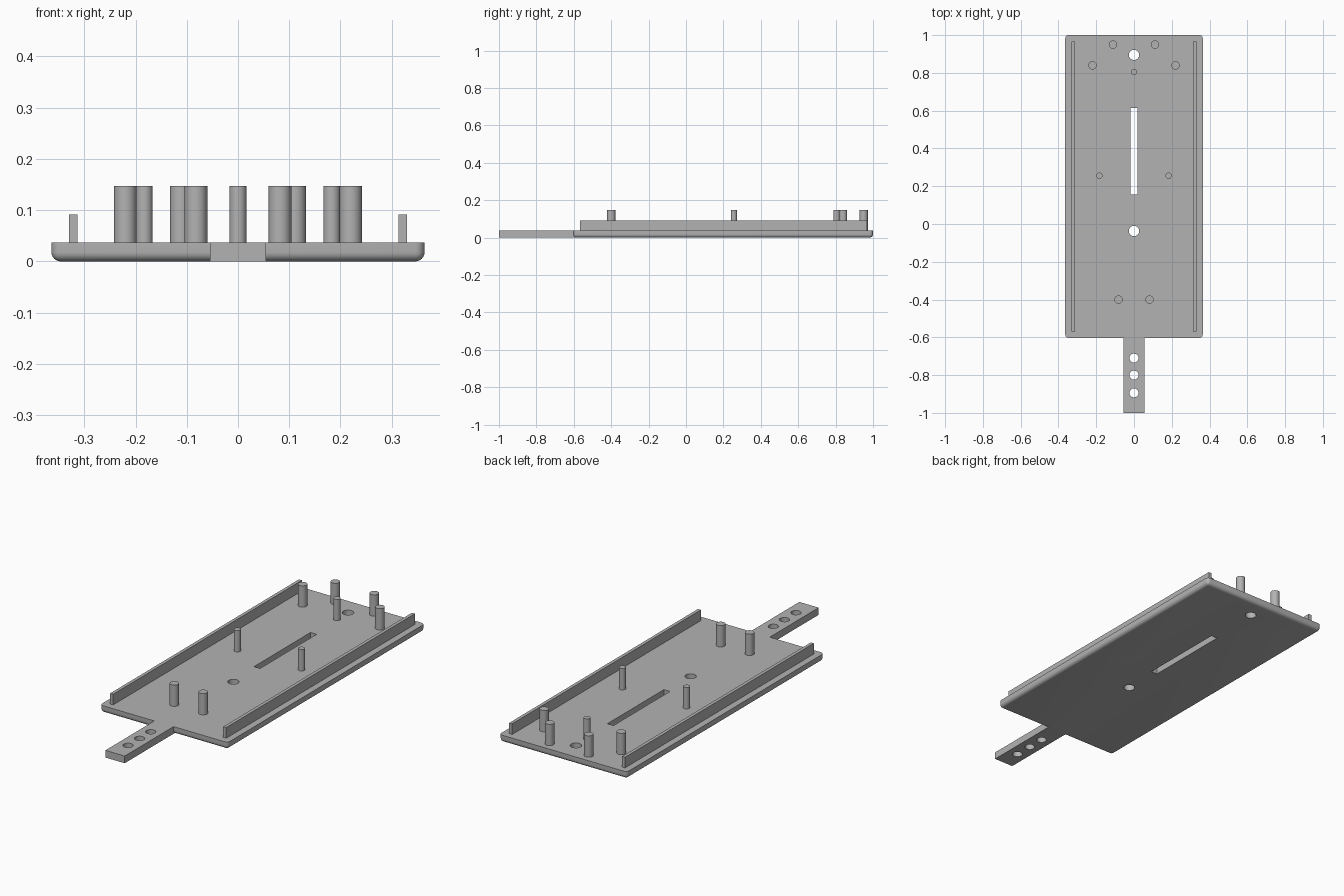
import bpy
import bmesh
from mathutils import Matrix, Vector

cube = bpy.data.objects.get("Cube")
if cube:
    bpy.data.objects.remove(cube, do_unlink=True)

GREY = (0.45, 0.45, 0.45, 1)
grey = bpy.data.materials.new("plain grey")
grey.use_nodes = True
grey.diffuse_color = GREY
grey.node_tree.nodes["Principled BSDF"].inputs["Base Color"].default_value = GREY

THICK = 0.037      # plate thickness
FRONT = -0.603     # front edge of the plate
FILLET = 0.018


def finish(name, bm):
    mesh = bpy.data.meshes.new(name)
    bm.to_mesh(mesh)
    bm.free()
    mesh.materials.append(grey)
    obj = bpy.data.objects.new(name, mesh)
    bpy.context.collection.objects.link(obj)
    return obj


def box(name, low, high, fillet=0):
    low, high = Vector(low), Vector(high)
    bm = bmesh.new()
    bmesh.ops.create_cube(bm, size=1, matrix=Matrix.Translation((low + high) / 2)
                          @ Matrix.Diagonal((*(high - low), 1)))
    if fillet:
        # round every edge that is not on the top
        edges = [e for e in bm.edges if min(v.co.z for v in e.verts) < low.z + 0.001]
        bmesh.ops.bevel(bm, geom=edges, offset=fillet, segments=6,
                        profile=0.5, affect='EDGES')
    return finish(name, bm)


def cylinder(name, x, y, radius, bottom, top):
    bm = bmesh.new()
    bmesh.ops.create_cone(bm, cap_ends=True, segments=40, radius1=radius, radius2=radius,
                          depth=top - bottom,
                          matrix=Matrix.Translation((x, y, (bottom + top) / 2)))
    return finish(name, bm)


def smooth(obj):
    bpy.ops.object.select_all(action='DESELECT')
    obj.select_set(True)
    bpy.context.view_layer.objects.active = obj
    bpy.ops.object.shade_smooth_by_angle(angle=0.6)


def combine(obj, other, operation):
    other.hide_render = True
    mod = obj.modifiers.new(operation.lower(), 'BOOLEAN')
    mod.operation = operation
    mod.solver = 'EXACT'
    mod.object = other
    bpy.context.view_layer.objects.active = obj
    bpy.ops.object.modifier_apply(modifier=mod.name)
    bpy.data.objects.remove(other, do_unlink=True)


# Base plate with rounded underside, and the handle tab at the front
plate = box("base_plate", (-0.364, FRONT, 0), (0.364, 1, THICK), FILLET)
combine(plate, box("tab", (-0.055, -1, 0), (0.055, FRONT + 0.05, THICK)), 'UNION')

# Slot and round holes through the plate and tab
combine(plate, box("slot_cutter", (-0.0175, 0.155, -0.1), (0.0175, 0.615, 0.1)), 'DIFFERENCE')
for y, radius in ((0.895, 0.027), (-0.037, 0.027),
                  (-0.71, 0.024), (-0.8, 0.024), (-0.894, 0.024)):
    combine(plate, cylinder("hole_cutter", 0, y, radius, -0.1, 0.1), 'DIFFERENCE')
smooth(plate)

# Side rails
for side, s in (("left", 1), ("right", -1)):
    x1, x2 = sorted((s * 0.313, s * 0.33))
    box(side + "_rail", (x1, -0.568, THICK - 0.005), (x2, 0.967, 0.092))

# Standing pins, mirrored across the plate
PINS = (("back_pin", 0.111, 0.95, 0.022), ("outer_back_pin", 0.22, 0.84, 0.022),
        ("middle_pin", 0.183, 0.256, 0.0165), ("front_pin", 0.082, -0.4, 0.022))
for name, x, y, radius in PINS:
    for side, s in (("left", 1), ("right", -1)):
        smooth(cylinder(side + "_" + name, s * x, y, radius, THICK - 0.005, 0.147))
smooth(cylinder("centre_pin", 0, 0.805, 0.0165, THICK - 0.005, 0.147))
